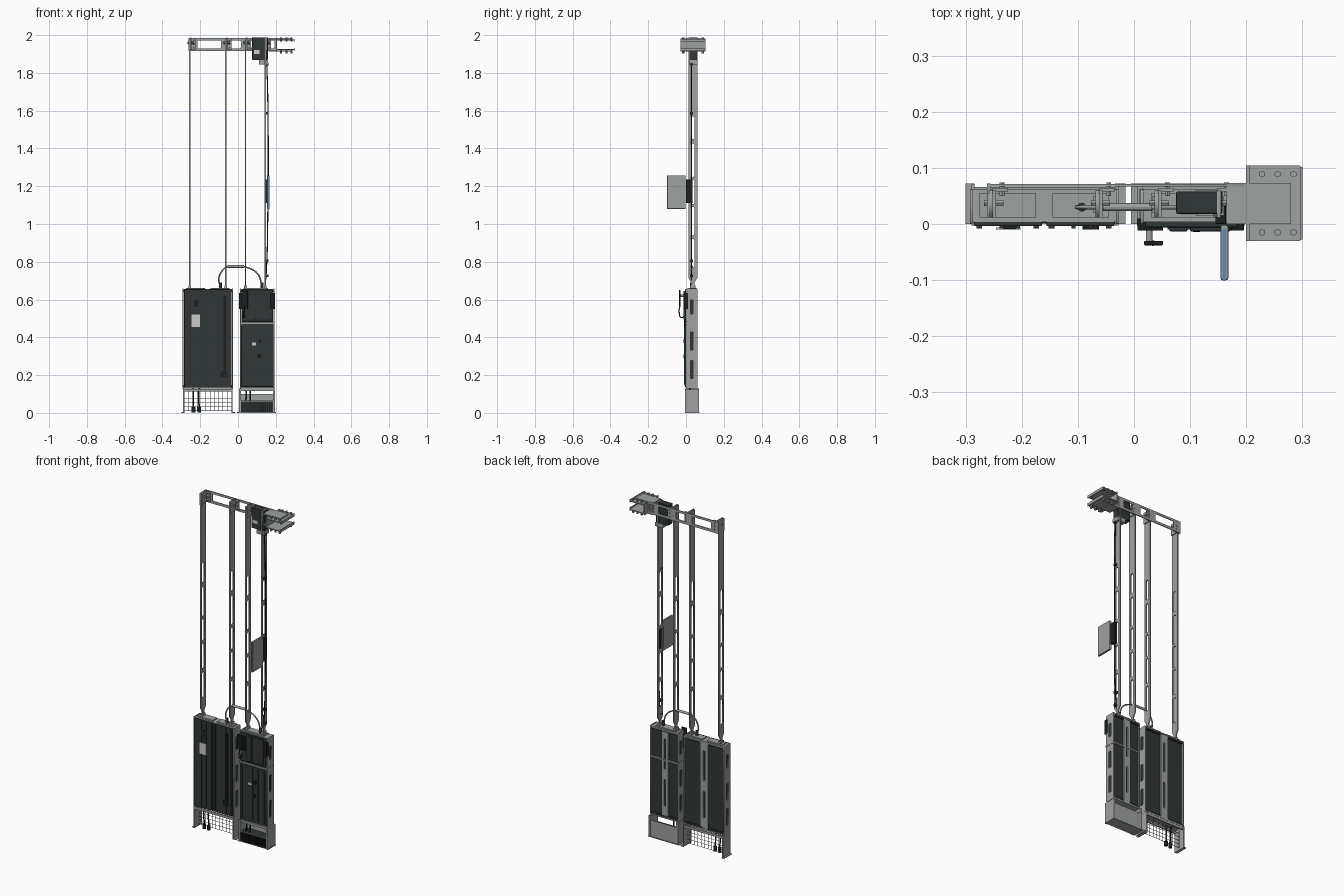
import bpy, bmesh, math
from mathutils import Matrix, Vector

def material(name, c):
    m = bpy.data.materials.new(name)
    m.diffuse_color = (*c, 1)
    return m

GREY = material("steel", (0.34, 0.36, 0.35))
DARK = material("dark_cover", (0.03, 0.037, 0.037))
BLACK = material("black_plastic", (0.012, 0.014, 0.014))
WHITE = material("label_white", (0.62, 0.63, 0.6))
BLUE = material("blue_trim", (0.1, 0.25, 0.5))

def link(name, mesh, mat):
    ob = bpy.data.objects.new(name, mesh)
    bpy.context.collection.objects.link(ob)
    mesh.materials.clear()
    mesh.materials.append(mat)
    return ob

def boxes(name, items, mat=GREY, bevel=0):
    """One object from boxes (x0, x1, y0, y1, z0, z1)."""
    bm = bmesh.new()
    for x0, x1, y0, y1, z0, z1 in items:
        m = Matrix.Translation(((x0+x1)/2, (y0+y1)/2, (z0+z1)/2)) @ Matrix.Diagonal((x1-x0, y1-y0, z1-z0, 1))
        bmesh.ops.create_cube(bm, size=1, matrix=m)
    me = bpy.data.meshes.new(name)
    bm.to_mesh(me)
    bm.free()
    ob = link(name, me, mat)
    if bevel:
        b = ob.modifiers.new("bevel", 'BEVEL')
        b.width, b.segments = bevel, 2
    return ob

def rods(name, items, mat=GREY, sides=12):
    """One object from cylinders (start, end, radius)."""
    bm = bmesh.new()
    for a, b, r in items:
        a, b = Vector(a), Vector(b)
        d = b - a
        m = Matrix.Translation((a+b)/2) @ d.to_track_quat('Z', 'Y').to_matrix().to_4x4()
        bmesh.ops.create_cone(bm, cap_ends=True, segments=sides, radius1=r, radius2=r, depth=d.length, matrix=m)
    me = bpy.data.meshes.new(name)
    bm.to_mesh(me)
    bm.free()
    return link(name, me, mat)

def bake(cu, name, mat, matrix=Matrix()):
    tmp = bpy.data.objects.new("tmp", cu)
    bpy.context.collection.objects.link(tmp)
    dg = bpy.context.evaluated_depsgraph_get()
    me = bpy.data.meshes.new_from_object(tmp.evaluated_get(dg))
    bpy.data.objects.remove(tmp)
    me.transform(matrix)
    return link(name, me, mat)

def rect(u0, u1, v0, v1, c=0.004):
    return [(u0+c, v0), (u1-c, v0), (u1, v0+c), (u1, v1-c), (u1-c, v1), (u0+c, v1), (u0, v1-c), (u0, v0+c)]

def plate(name, loops, thick, axes, origin, mat=GREY):
    """Flat sheet with an outline and cut-outs, placed by its u, v axes."""
    cu = bpy.data.curves.new(name, 'CURVE')
    cu.dimensions, cu.fill_mode, cu.extrude = '2D', 'BOTH', thick/2
    for pts in loops:
        s = cu.splines.new('POLY')
        s.points.add(len(pts)-1)
        for p, q in zip(s.points, pts):
            p.co = (*q, 0, 1)
        s.use_cyclic_u = True
    u, v = Vector(axes[0]), Vector(axes[1])
    rot = Matrix((u, v, u.cross(v))).transposed().to_4x4()
    return bake(cu, name, mat, Matrix.Translation(origin) @ rot)

def tube(name, pts, r, mat=BLACK):
    cu = bpy.data.curves.new(name, 'CURVE')
    cu.dimensions, cu.bevel_depth, cu.bevel_resolution, cu.use_fill_caps = '3D', r, 2, True
    s = cu.splines.new('BEZIER')
    s.bezier_points.add(len(pts)-1)
    for p, q in zip(s.bezier_points, pts):
        p.co, p.handle_left_type, p.handle_right_type = q, 'AUTO', 'AUTO'
    ob = bake(cu, name, mat)
    ob.data.shade_smooth()
    return ob

X, Y, Z = (1, 0, 0), (0, 1, 0), (0, 0, 1)
COLS = (-0.255, -0.065, 0.04, 0.145)

# Slotted columns with narrowed feet
outline = [(0.027, 0.63), (0.045, 0.63), (0.045, 0.69), (0.06, 0.715), (0.06, 1.985), (0.012, 1.985), (0.012, 0.715), (0.027, 0.69)]
slots = [(0.77, 0.92), (0.94, 1.09), (1.105, 1.235), (1.25, 1.425), (1.45, 1.57)]
for i, x in enumerate(COLS):
    plate(f"column_{i+1}", [outline] + [rect(0.024, 0.044, a, b) for a, b in slots], 0.007, (Y, Z), (x, 0, 0))
    # Head bracket, bolts and foot clamp
    boxes(f"column_bracket_{i+1}", [(x+0.003, x+0.03, 0.058, 0.064, 1.92, 1.985), (x+0.003, x+0.009, 0.012, 0.06, 1.92, 1.988)])
    rods(f"bracket_bolts_{i+1}", [((x+0.02, 0.05, z), (x+0.02, 0.074, z), 0.005) for z in (1.932, 1.952, 1.972)]
         + [((x-0.012, 0.037, 1.96), (x+0.022, 0.037, 1.96), 0.006)], GREY, 6)
    boxes(f"column_foot_{i+1}", [(x-0.007, x+0.007, 0.02, 0.05, 0.655, 0.675)])

# Top beam: windowed web with flanges
plate("top_beam", [rect(-0.26, 0.2, 1.915, 1.985)] + [rect(a, b, 1.93, 1.972) for a, b in
      ((-0.215, -0.09), (-0.045, 0.015), (0.07, 0.13), (0.165, 0.192))], 0.005, (X, Z), (0, 0.069, 0))
boxes("beam_end_lug", [(-0.262, -0.256, 0.012, 0.072, 1.915, 1.985)])

# Forked wall bracket on the right
for n, z, s in (("upper", 1.98, 1), ("lower", 1.917, -1)):
    boxes(f"{n}_tongue", [(0.165, 0.28, 0.0, 0.073, z-0.004, z+0.004)])
    plate(f"{n}_clamp_plate", [rect(0.2, 0.3, -0.03, 0.104)], 0.006, (X, Y), (0, 0, z - s*0.006))
    boxes(f"{n}_clamp_lip", [(0.296, 0.3, -0.028, 0.102, min(z, z-s*0.016), max(z, z-s*0.016))])
    rods(f"{n}_clamp_bolts", [((x, y, z-0.014), (x, y, z+0.008), 0.006) for x in (0.228, 0.256, 0.284) for y in (-0.015, 0.089)], GREY, 6)
boxes("bracket_web", [(0.2, 0.206, -0.03, 0.104, 1.914, 1.982)])

# Control box under the beam
boxes("control_box", [(0.075, 0.158, 0.018, 0.058, 1.868, 1.988)], DARK, 0.003)
boxes("control_box_mount", [(0.11, 0.16, 0.015, 0.06, 1.845, 1.868)])
boxes("control_box_label", [(0.085, 0.115, 0.016, 0.019, 1.9, 1.92)], WHITE)
tube("column_cable", [(0.152, 0.03, 1.85), (0.157, 0.03, 1.7), (0.157, 0.03, 1.0), (0.15, 0.03, 0.75), (0.142, 0.03, 0.66)], 0.003)
boxes("cable_clips", [(0.14, 0.162, 0.022, 0.038, z, z+0.012) for z in (0.72, 0.8, 1.58, 1.84)], DARK)

# Swing-out screen panel
boxes("screen_panel", [(0.154, 0.168, -0.1, -0.002, 1.08, 1.257)], GREY, 0.003)
boxes("screen_trim", [(0.158, 0.164, -0.101, -0.01, 1.0795, 1.258)], BLUE)
boxes("screen_mount", [(0.145, 0.164, 0.0, 0.035, 1.11, 1.235)], BLACK, 0.002)

def cabinet(name, x0, x1, strips):
    """Dark body, steel side cheeks, top cap and back strips."""
    boxes(f"{name}_body", [(x0+0.004, x1-0.004, 0.002, 0.053, 0.135, 0.65)], DARK)
    for side, x in (("left", x0), ("right", x1)):
        plate(f"{name}_{side}_cheek", [rect(0.0, 0.062, 0.13, 0.658)] + [rect(0.02, 0.04, a, b) for a, b in ((0.18, 0.28), (0.33, 0.43), (0.52, 0.6))],
              0.005, (Y, Z), (x, 0, 0))
    boxes(f"{name}_top_cap", [(x0, x1, 0.004, 0.062, 0.648, 0.655), (x0, x1, 0.004, 0.062, 0.13, 0.137)])
    for i, (a, b) in enumerate(strips):
        plate(f"{name}_back_strip_{i}", [rect(a, b, 0.137, 0.65), rect((a+b)/2-0.005, (a+b)/2+0.005, 0.2, 0.36),
              rect((a+b)/2-0.005, (a+b)/2+0.005, 0.42, 0.6)], 0.008, (X, Z), (0, 0.056, 0))
    boxes(f"{name}_back_edges", [(x0, x1, 0.052, 0.06, z, z+0.01) for z in (0.137, 0.64)], DARK)

# Left double cabinet
cabinet("left_cabinet", -0.29, -0.03, [(-0.185, -0.135)])
for n, x in (("outer", -0.285), ("inner", -0.156)):
    boxes(f"{n}_front_cover", [(x, x+0.121, -0.004, 0.006, 0.135, 0.655)], DARK, 0.002)
    boxes(f"{n}_cover_ribs", [(x+a, x+b, -0.008, 0, 0.145, 0.645) for a, b in ((0.004, 0.014), (0.045, 0.052), (0.075, 0.082), (0.106, 0.116))], DARK)
boxes("cover_locks", [(-0.233, -0.21, -0.009, 0, 0.56, 0.6), (-0.092, -0.062, -0.01, 0, 0.19, 0.22), (-0.078, -0.064, -0.01, 0, 0.22, 0.62)], BLACK)
boxes("rating_label", [(-0.246, -0.202, -0.0095, -0.006, 0.455, 0.522)], WHITE)
boxes("cap_blocks", [(a, b, 0.012, 0.055, 0.655, 0.662) for a, b in ((-0.275, -0.175), (-0.145, -0.045), (0.03, 0.16))])

# Right cabinet with two-part cover
cabinet("right_cabinet", 0.014, 0.19, [(0.075, 0.12)])
boxes("lower_front_cover", [(0.017, 0.188, -0.006, 0.006, 0.138, 0.466)], DARK, 0.003)
boxes("lower_cover_ribs", [(a, a+0.008, -0.01, 0, 0.15, 0.455) for a in (0.025, 0.06, 0.095, 0.13, 0.17)], DARK)
boxes("upper_front_cover", [(0.02, 0.185, -0.006, 0.006, 0.485, 0.652), (0.063, 0.095, -0.013, 0, 0.495, 0.645), (0.1, 0.172, -0.013, 0, 0.495, 0.645)], DARK, 0.002)
boxes("cover_side_latches", [(0.006, 0.052, -0.012, 0.01, 0.55, 0.635), (0.172, 0.196, -0.012, 0.01, 0.55, 0.635)], BLACK, 0.002)
boxes("cover_divider", [(0.01, 0.194, -0.005, 0.062, 0.47, 0.479)])
boxes("small_label", [(0.075, 0.095, -0.0115, -0.008, 0.358, 0.372)], WHITE)
boxes("cover_knobs", [(0.105, 0.118, -0.014, 0, 0.29, 0.31), (0.11, 0.125, -0.013, 0, 0.37, 0.39)], BLACK)

# Front crank handle and its cord
rods("crank_pivot", [((0.027, -0.034, 0.62), (0.027, 0.0, 0.62), 0.006)])
boxes("crank_handle", [(0.018, 0.052, -0.038, -0.03, 0.565, 0.65)], BLACK, 0.002)
tube("crank_cord", [(0.035, -0.032, 0.57), (0.033, -0.036, 0.535), (0.03, -0.025, 0.505), (0.03, -0.004, 0.52)], 0.003)

# Hose linking both cabinets
tube("link_hose", [(-0.093, 0.03, 0.66), (-0.1, 0.03, 0.72), (-0.06, 0.03, 0.772), (-0.015, 0.03, 0.776), (0.04, 0.03, 0.772),
     (0.105, 0.03, 0.735), (0.128, 0.03, 0.66)], 0.004, GREY)
rods("hose_sleeve", [((-0.055, 0.03, 0.775), (0.032, 0.03, 0.775), 0.007)])
rods("hose_glands", [((x, 0.03, 0.655), (x, 0.03, 0.69), 0.008) for x in (-0.093, 0.128)], DARK)

# Left base: end plates, rails and wire mesh
boxes("left_base_ends", [(-0.29, -0.284, -0.003, 0.07, 0, 0.13), (-0.034, -0.028, -0.003, 0.07, 0, 0.13),
      (-0.3, -0.284, 0.0, 0.072, 0, 0.005), (-0.034, -0.015, 0.0, 0.072, 0, 0.005)])
boxes("left_base_rails", [(-0.286, -0.032, 0.0, 0.008, 0.112, 0.126), (-0.286, -0.032, 0.058, 0.066, 0.112, 0.126)])
rods("wire_mesh", [((-0.284+i*0.0227, 0.035, 0.012), (-0.284+i*0.0227, 0.035, 0.12), 0.0013) for i in range(12)]
     + [((-0.286, 0.037, z), (-0.032, 0.037, z), 0.0013) for z in (0.012, 0.034, 0.056, 0.078, 0.1)], GREY, 6)
for i, x in enumerate((-0.235, -0.205)):
    tube(f"power_lead_{i+1}", [(x, 0.02, 0.14), (x-0.003, 0.02, 0.09), (x, 0.02, 0.02)], 0.004)
    rods(f"power_plug_{i+1}", [((x, 0.02, 0.003), (x, 0.02, 0.03), 0.01)], BLACK)

# Right base: box with dark grille
boxes("right_base_sides", [(0.005, 0.016, -0.004, 0.07, 0, 0.13), (0.186, 0.197, -0.004, 0.07, 0, 0.125),
      (0.01, 0.19, 0.062, 0.068, 0.0, 0.1), (-0.005, 0.2, 0.0, 0.072, 0, 0.004)])
boxes("right_base_rail", [(0.01, 0.192, 0.0, 0.008, 0.115, 0.128), (0.01, 0.192, -0.003, 0.004, 0.06, 0.066)])
boxes("grille_box", [(0.016, 0.186, 0.003, 0.06, 0.003, 0.06)], DARK)
boxes("grille_bars", [(0.018+i*0.0105, 0.0235+i*0.0105, -0.004, 0.004, 0.006, 0.056) for i in range(16)], BLACK)
for i, x in enumerate((0.04, 0.062)):
    tube(f"base_lead_{i+1}", [(x, 0.02, 0.14), (x+0.004, 0.02, 0.1), (x, 0.02, 0.055)], 0.004)
